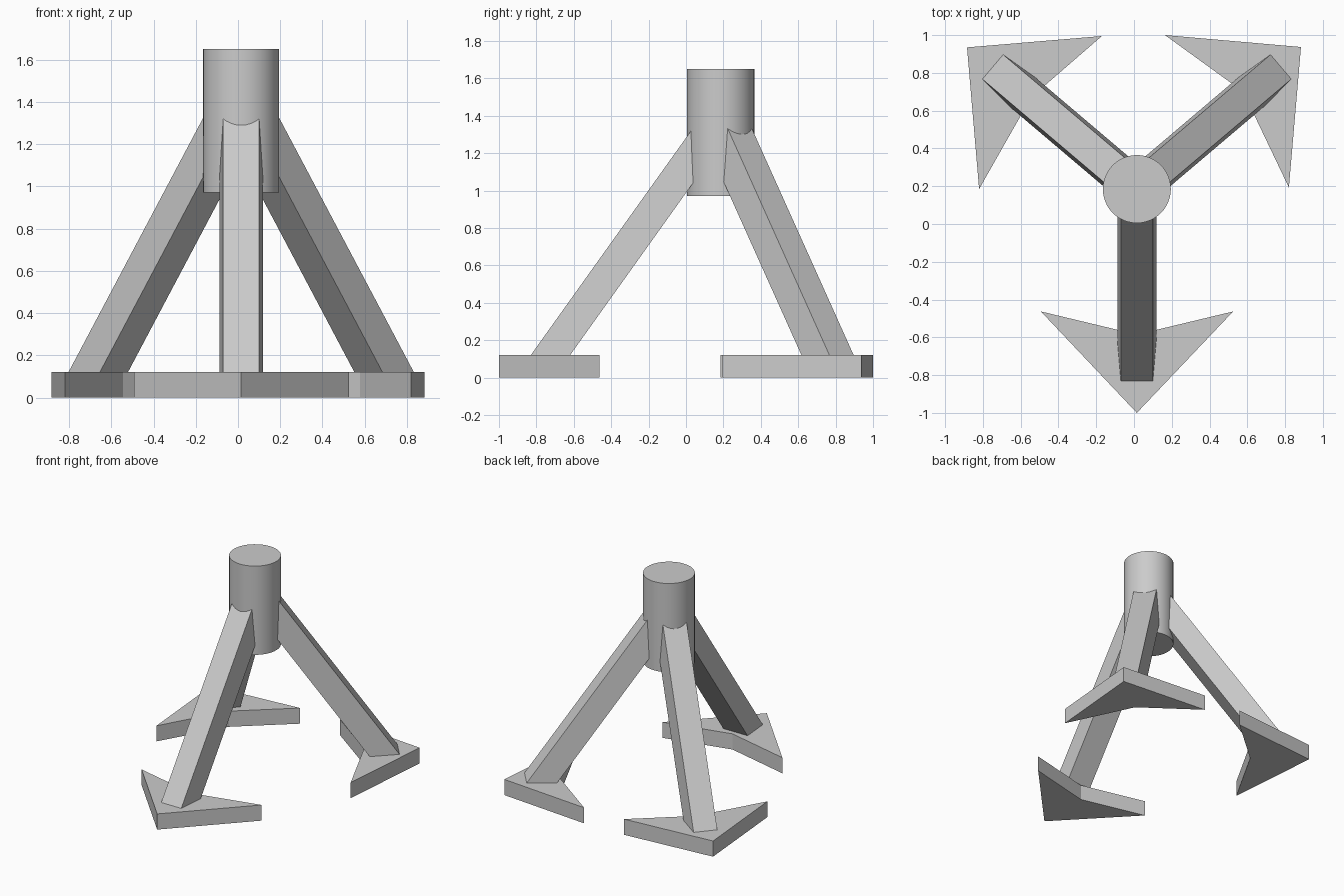
import bpy, bmesh
from math import radians, cos, sin

if "Cube" in bpy.data.objects:
    bpy.data.objects.remove(bpy.data.objects["Cube"])

HUB = (0.015, 0.185)
FOOT_TOP = 0.12


def loft(name, lower, upper):
    """Solid between two matching loops of points."""
    bm = bmesh.new()
    a = [bm.verts.new(p) for p in lower]
    b = [bm.verts.new(p) for p in upper]
    n = len(a)
    bm.faces.new(a[::-1])
    bm.faces.new(b)
    for i in range(n):
        j = (i + 1) % n
        bm.faces.new((a[i], a[j], b[j], b[i]))
    bmesh.ops.recalc_face_normals(bm, faces=bm.faces[:])
    me = bpy.data.meshes.new(name)
    bm.to_mesh(me)
    bm.free()
    ob = bpy.data.objects.new(name, me)
    bpy.context.collection.objects.link(ob)
    return ob


# Central hub
bpy.ops.mesh.primitive_cylinder_add(vertices=48, radius=0.18, depth=0.68,
                                    location=(*HUB, 1.31))
hub = bpy.context.object
hub.name = "hub"
bpy.ops.object.shade_smooth_by_angle(angle=radians(30))


# Slanted legs, trapezoid in section (wider on the inner side)
def leg(name, angle, reach, slope):
    c, s = cos(radians(angle)), sin(radians(angle))

    def point(r, w, r_base):
        z = FOOT_TOP + (r_base - r) * slope
        return (HUB[0] + c * r - s * w, HUB[1] + s * r + c * w, z)

    section = [(reach, -0.085), (reach, 0.085),
               (reach - 0.21, 0.103), (reach - 0.21, -0.103)]
    loft(name, [point(r, w, r) for r, w in section],
         [point(0.09, w, r) for r, w in section])


leg("front_leg", -90, 1.015, 1.40)
leg("right_leg", 40.3, 1.0, 1.44)
leg("left_leg", 139.7, 1.0, 1.44)

# Arrowhead feet: tip, barb, notch, barb
feet = {
    "front_foot": [(0.015, -1.0), (0.525, -0.463), (0.016, -0.585), (-0.493, -0.463)],
    "right_foot": [(0.884, 0.937), (0.164, 1.0), (0.578, 0.70), (0.82, 0.193)],
    "left_foot": [(-0.884, 0.935), (-0.82, 0.185), (-0.545, 0.67), (-0.17, 0.995)],
}
for name, outline in feet.items():
    loft(name, [(x, y, 0) for x, y in outline],
         [(x, y, FOOT_TOP) for x, y in outline])
